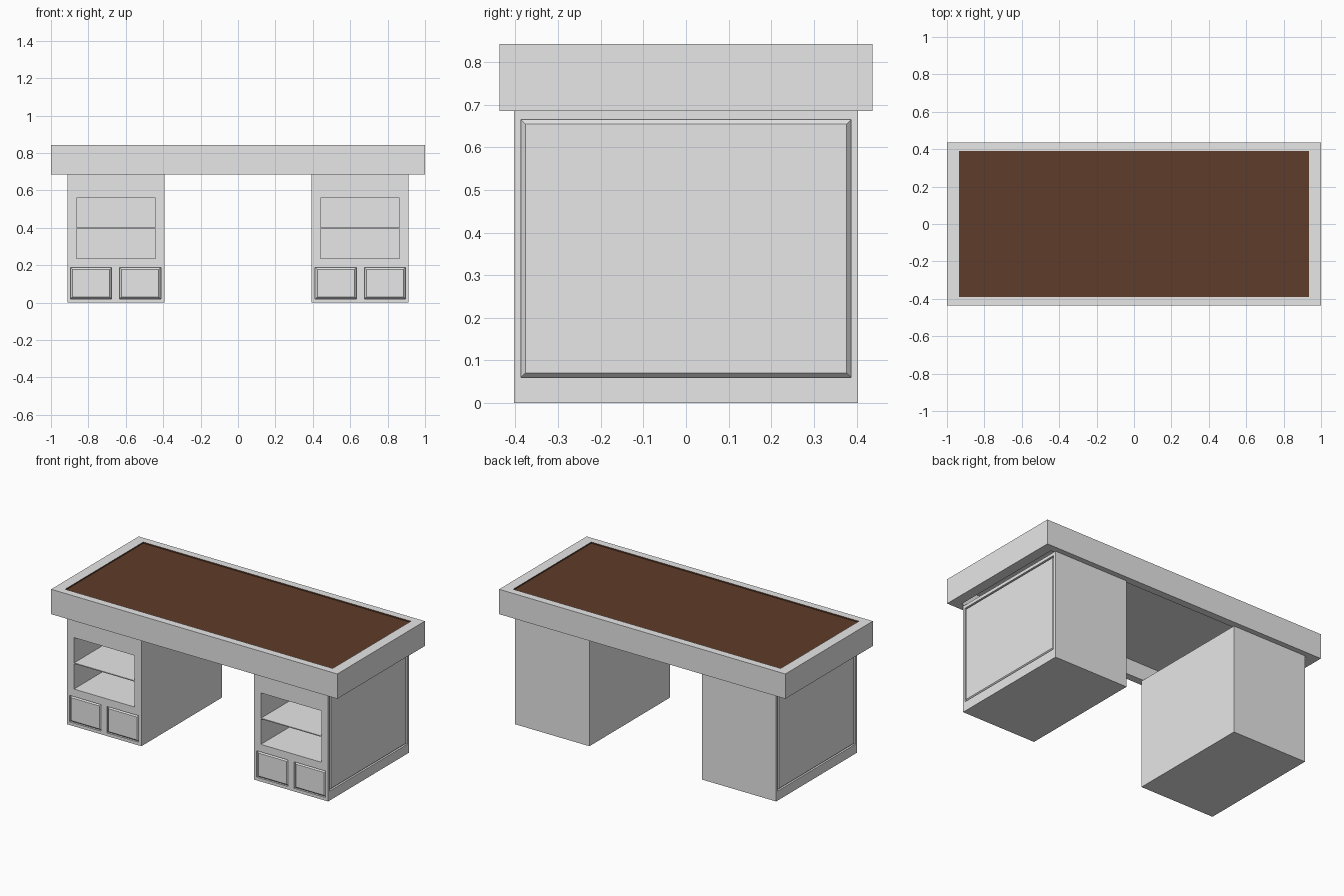
import bpy, bmesh
from math import radians
from mathutils import Matrix, Vector

cube = bpy.data.objects.get("Cube")
if cube:
    bpy.data.objects.remove(cube, do_unlink=True)


def material(name, rgb):
    m = bpy.data.materials.new(name)
    m.use_nodes = True
    m.diffuse_color = (*rgb, 1)
    m.node_tree.nodes["Principled BSDF"].inputs["Base Color"].default_value = (*rgb, 1)
    return m


grey = material("light grey", (0.8, 0.8, 0.8))
brown = material("dark brown", (0.114, 0.046, 0.023))


def finish(name, bm, mats=(grey,), mirror=False):
    bmesh.ops.recalc_face_normals(bm, faces=bm.faces)
    mesh = bpy.data.meshes.new(name)
    bm.to_mesh(mesh)
    bm.free()
    for m in mats:
        mesh.materials.append(m)
    ob = bpy.data.objects.new(name, mesh)
    bpy.context.collection.objects.link(ob)
    if mirror:
        ob.modifiers.new("Mirror", 'MIRROR')
    return ob


def add_rings(bm, rings, matrix=Matrix()):
    """Solid through stacked rectangles (half width, half depth, height), capped at both ends."""
    loops = [[bm.verts.new(matrix @ Vector((sx * a, sy * b, h)))
              for sx, sy in ((-1, -1), (1, -1), (1, 1), (-1, 1))] for a, b, h in rings]
    bm.faces.new(loops[0][::-1])
    for low, high in zip(loops, loops[1:]):
        for i in range(4):
            j = (i + 1) % 4
            bm.faces.new((low[i], low[j], high[j], high[i]))
    bm.faces.new(loops[-1])


def add_box(bm, x0, x1, y0, y1, z0, z1):
    centre = Vector((x0 + x1, y0 + y1, z0 + z1)) / 2
    size = (x1 - x0, y1 - y0, z1 - z0)
    bmesh.ops.create_cube(bm, size=1, matrix=Matrix.Translation(centre) @ Matrix.Diagonal((*size, 1)))


# Desk top: hollow underneath, with a shallow sunken writing surface
TOP, UNDER = 0.842, 0.685
SUNK = TOP - 0.008
bm = bmesh.new()
add_rings(bm, [(0.935, 0.39, 0.785), (0.935, 0.39, UNDER), (1, 0.437, UNDER),
               (1, 0.437, TOP), (0.935, 0.39, TOP), (0.935, 0.39, SUNK)])
for f in bm.faces:
    inside = all(abs(v.co.x) < 0.95 for v in f.verts)
    if inside and f.calc_center_median().z > 0.82:
        f.material_index = 1
finish("desk_top", bm, (grey, brown))

# Pedestal body
X0, X1, Y = 0.393, 0.912, 0.403
DEPTH = 0.012
bm = bmesh.new()
add_box(bm, X0, X1, -Y, Y, 0, UNDER)
pedestal = finish("pedestals", bm)

# Recesses: shelf opening, two drawer fronts, outer side panel
SHELF = (0.442, 0.864)
DRAWERS = ((0.413, 0.633), (0.675, 0.895))
DZ = (0.02, 0.187)
PY, PZ = 0.387, (0.06, 0.665)
bm = bmesh.new()
add_box(bm, *SHELF, -Y - 0.1, 0.36, 0.235, 0.56)
for d in DRAWERS:
    add_box(bm, *d, -Y - 0.1, -Y + DEPTH, *DZ)
add_box(bm, X1 - DEPTH, X1 + 0.1, -PY, PY, *PZ)
cutter = finish("recess_cutter", bm)
cutter.hide_render = True
cutter.hide_viewport = True
cutter.display_type = 'WIRE'
cut = pedestal.modifiers.new("Recesses", 'BOOLEAN')
cut.operation = 'DIFFERENCE'
cut.solver = 'EXACT'
cut.object = cutter
pedestal.modifiers.new("Mirror", 'MIRROR')

# Thin shelf inside each opening
bm = bmesh.new()
add_box(bm, *SHELF, -Y + 0.002, 0.36, 0.394, 0.4)
finish("shelves", bm, mirror=True)


def chamfered_panel(bm, matrix, a, b):
    add_rings(bm, [(a, b, 0), (a - 0.011, b - 0.011, DEPTH)], matrix)


# Chamfered drawer fronts
bm = bmesh.new()
for d in DRAWERS:
    place = Matrix.Translation((sum(d) / 2, -Y + DEPTH, sum(DZ) / 2)) @ Matrix.Rotation(radians(90), 4, 'X')
    chamfered_panel(bm, place, (d[1] - d[0]) / 2, (DZ[1] - DZ[0]) / 2)
finish("drawer_fronts", bm, mirror=True)

# Chamfered outer side panels
bm = bmesh.new()
place = Matrix.Translation((X1 - DEPTH, 0, sum(PZ) / 2)) @ Matrix.Rotation(radians(90), 4, 'Y')
chamfered_panel(bm, place, (PZ[1] - PZ[0]) / 2, PY)
finish("side_panels", bm, mirror=True)
